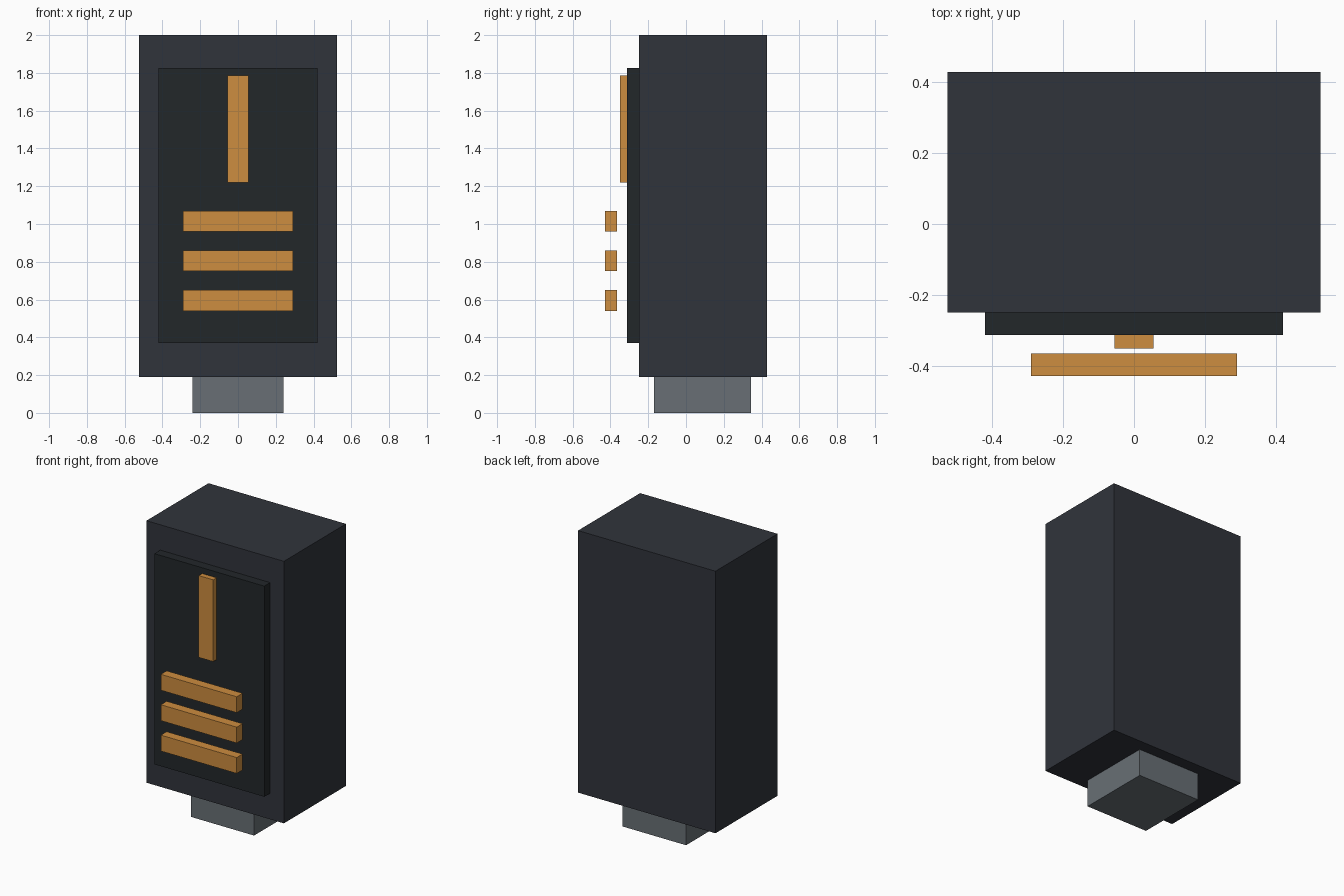
import bpy

if "Cube" in bpy.data.objects:
    bpy.data.objects.remove(bpy.data.objects["Cube"])


def material(name, color):
    m = bpy.data.materials.new(name)
    m.diffuse_color = (*color, 1)
    m.use_nodes = True
    m.node_tree.nodes["Principled BSDF"].inputs["Base Color"].default_value = m.diffuse_color
    return m


def box(name, half_width, y0, y1, z0, z1, mat):
    """Box centred on x = 0 spanning the given y and z ranges."""
    bpy.ops.mesh.primitive_cube_add(size=1, location=(0, (y0 + y1) / 2, (z0 + z1) / 2))
    ob = bpy.context.object
    ob.name = name
    ob.scale = (2 * half_width, y1 - y0, z1 - z0)
    bpy.ops.object.transform_apply(location=False, rotation=False, scale=True)
    ob.data.materials.append(mat)
    return ob


shell = material("dark_shell", (0.030, 0.034, 0.044))
dark = material("dark_panel", (0.016, 0.020, 0.023))
amber = material("amber", (0.61, 0.266, 0.05))
metal = material("grey_metal", (0.138, 0.159, 0.178))

# Foot and main housing
box("foot", 0.242, -0.17, 0.345, 0.0, 0.19, metal)
box("housing", 0.525, -0.249, 0.428, 0.19, 2.0, shell)

# Raised front panel with upright strip
box("front_panel", 0.42, -0.313, -0.249, 0.37, 1.825, dark)
box("upright_strip", 0.055, -0.35, -0.313, 1.22, 1.785, amber)

# Row of horizontal bars standing off the panel
for i in range(3):
    z = 0.595 + 0.21 * i
    box(f"horizontal_bar_{i + 1}", 0.29, -0.428, -0.364, z - 0.055, z + 0.055, amber)
